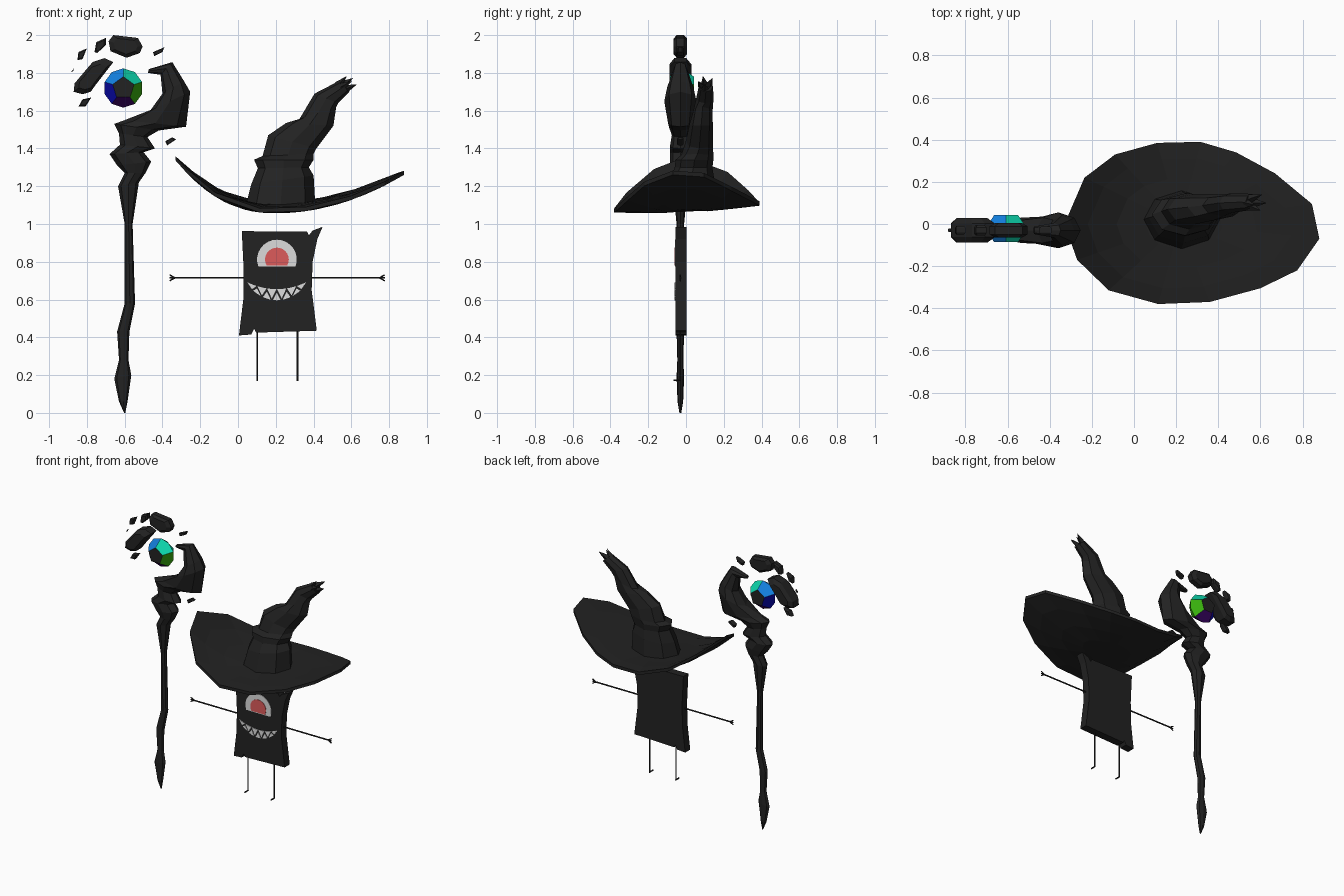
import bpy, bmesh, math
from mathutils import Vector


def material(name, rgb):
    m = bpy.data.materials.new(name)
    m.diffuse_color = (*rgb, 1)
    return m


BLACK = material("black", (0.016, 0.016, 0.016))
WHITE = material("white", (0.72, 0.72, 0.72))
RED = material("red", (0.72, 0.105, 0.105))
GEM = [material("teal", (0.004, 0.68, 0.42)), material("blue", (0.007, 0.22, 0.75)),
       material("dark blue", (0.003, 0.003, 0.5)), material("purple", (0.06, 0.002, 0.18)),
       material("green", (0.04, 0.44, 0.004))]


def build(name, verts, faces, mats, indices=None):
    me = bpy.data.meshes.new(name)
    me.from_pydata([tuple(v) for v in verts], [], faces)
    for m in mats:
        me.materials.append(m)
    if indices:
        for p, i in zip(me.polygons, indices):
            p.material_index = i
    bm = bmesh.new()
    bm.from_mesh(me)
    bmesh.ops.recalc_face_normals(bm, faces=bm.faces)
    bm.to_mesh(me)
    bm.free()
    ob = bpy.data.objects.new(name, me)
    bpy.context.collection.objects.link(ob)
    return ob


def skin(name, rings, mat=BLACK):
    """Join equal rings of points into a closed solid with end caps."""
    n = len(rings[0])
    faces = [tuple(range(n)), tuple(range(len(rings) * n - n, len(rings) * n))]
    for k in range(len(rings) - 1):
        for i in range(n):
            j = (i + 1) % n
            faces.append((k * n + i, k * n + j, k * n + n + j, k * n + n + i))
    return build(name, [p for r in rings for p in r], faces, [mat])


def loft(name, sections, n=8):
    """Sections: left x, z, right x, z, y centre, y half depth."""
    rings = []
    for lx, lz, rx, rz, cy, d in sections:
        ring = []
        for i in range(n):
            c, s = math.cos(math.tau * i / n), math.sin(math.tau * i / n)
            ring.append(((lx + rx + (rx - lx) * c) / 2, cy + d * s,
                         (lz + rz + (rz - lz) * c) / 2))
        rings.append(ring)
    return skin(name, rings)


def prism(name, pts, y0, y1, mat=BLACK):
    return skin(name, [[(x, y, z) for x, z in pts] for y in (y0, y1)], mat)


def tube(name, a, b, r0, r1, n=6):
    a, b = Vector(a), Vector(b)
    q = (b - a).to_track_quat('Z', 'Y')
    return skin(name, [[p + q @ Vector((r * math.cos(math.tau * i / n),
                                        r * math.sin(math.tau * i / n), 0))
                        for i in range(n)] for p, r in ((a, r0), (b, r1))])


# Staff: shaft, knotted collar and curled head in one loft
SY = -0.03
staff = [(-.603, 0, -.597, 0, .005), (-.63, .06, -.585, .06, .015), (-.655, .18, -.565, .2, .02),
         (-.63, .28, -.58, .28, .016), (-.64, .43, -.575, .43, .02), (-.6, .58, -.545, .58, .02),
         (-.6, 1.0, -.558, 1.0, .02), (-.635, 1.2, -.525, 1.22, .04), (-.6, 1.27, -.49, 1.27, .045),
         (-.64, 1.31, -.46, 1.33, .055), (-.68, 1.37, -.5, 1.38, .055),
         (-.625, 1.42, -.44, 1.4, .055), (-.63, 1.48, -.48, 1.46, .045),
         (-.655, 1.53, -.42, 1.495, .06), (-.6, 1.55, -.275, 1.515, .065),
         (-.465, 1.6, -.253, 1.7, .085), (-.4, 1.69, -.285, 1.755, .07),
         (-.41, 1.79, -.348, 1.857, .035), (-.477, 1.8, -.472, 1.82, .018)]
loft("staff", [(a, b, c, d, SY, w) for a, b, c, d, w in staff])

# Floating stone fragments
rocks = [
    (.035, [(-.685, 1.968), (-.66, 2.0), (-.53, 1.985), (-.505, 1.94), (-.52, 1.905),
            (-.59, 1.88), (-.675, 1.915)]),
    (.025, [(-.75, 1.963), (-.7, 1.985), (-.7, 1.947), (-.745, 1.905), (-.76, 1.91)]),
    (.02, [(-.845, 1.91), (-.8, 1.93), (-.823, 1.873), (-.85, 1.867)]),
    (.058, [(-.87, 1.7), (-.865, 1.745), (-.77, 1.857), (-.707, 1.878), (-.66, 1.857),
            (-.755, 1.735), (-.78, 1.7), (-.823, 1.687)]),
    (.02, [(-.823, 1.66), (-.776, 1.67), (-.807, 1.623), (-.844, 1.623)]),
    (.018, [(-.45, 1.91), (-.39, 1.936), (-.4, 1.91), (-.443, 1.889)]),
    (.018, [(-.385, 1.438), (-.348, 1.459), (-.327, 1.448), (-.375, 1.416)]),
    (.008, [(-.883, 1.805), (-.868, 1.825), (-.873, 1.808)])]
for d, pts in rocks:
    cx = sum(p[0] for p in pts) / len(pts)
    cz = sum(p[1] for p in pts) / len(pts)
    skin("stone_fragment", [[(cx + (x - cx) * s, SY + y * d, cz + (z - cz) * s) for x, z in pts]
                            for y, s in ((-1, .7), (-.55, 1), (.55, 1), (1, .7))])

# Crystal: black pentagon front and back, five coloured sectors
GX, GY, GZ = -.607, -.022, 1.72
polar = lambda r, deg, y: (GX + r * math.cos(math.radians(deg)), y,
                           GZ + r * math.sin(math.radians(deg)))
verts = [polar(.104, 90 + 36 * i, GY) for i in range(10)]
verts += [polar(.06, 90 + 72 * i, GY - .064) for i in range(5)]
verts += [polar(.06, 90 + 72 * i, GY + .064) for i in range(5)]
faces, idx = [tuple(range(10, 15)), tuple(range(15, 20))], [0, 0]
for base in (10, 15):
    for i in range(5):
        j = (i + 1) % 5
        faces.append((base + i, 2 * i, 2 * i + 1, (2 * i + 2) % 10, base + j))
        idx.append(1 + (1, 2, 3, 4, 0)[i])
build("crystal", verts, faces, [BLACK] + GEM, idx)

# Hat brim: plan outline bent upwards at both ends
outline = [(-.33, 0), (-.27, -.17), (-.12, -.315), (.115, -.38), (.36, -.37), (.6, -.305),
           (.775, -.22), (.88, -.07), (.845, .095), (.67, .24), (.485, .34), (.315, .39),
           (.11, .385), (-.09, .33), (-.235, .22)]


def bend(x):
    return 1.057 + (1.2 * (.2 - x) ** 2.3 if x < .2 else .44 * (x - .2) ** 2)


def brim_ring(s, lift):
    ring = []
    for ox, oy in outline:
        x, y = .22 + (ox - .22) * s, oy * s
        ring.append((x, y, bend(x) + lift + .09 * max(y, 0)))
    return ring


skin("hat_brim", [brim_ring(s, 0) for s in (.3, .55, .8, 1)]
     + [brim_ring(s, t) for s, t in ((1, .022), (.8, .032), (.55, .038), (.3, .045))])

# Hat crown: crooked cone with a ragged tip
loft("hat_crown", [
    (.04, 1.09, .41, 1.09, .02, .14), (.07, 1.21, .4, 1.257, .03, .12),
    (.105, 1.295, .375, 1.3, .04, .1), (.085, 1.34, .4, 1.34, .045, .1),
    (.13, 1.36, .4, 1.37, .06, .085), (.16, 1.47, .415, 1.4, .07, .072),
    (.255, 1.535, .505, 1.52, .08, .062), (.325, 1.555, .52, 1.62, .088, .052),
    (.405, 1.69, .53, 1.64, .1, .046), (.53, 1.755, .59, 1.7, .105, .038)])
for a, b in (((.53, .1, 1.735), (.575, .09, 1.782)), ((.55, .12, 1.735), (.608, .14, 1.772)),
             ((.57, .1, 1.715), (.627, .1, 1.738)), ((.55, .085, 1.725), (.6, .065, 1.755))):
    tube("hat_tip_spike", a, b, .022, .001, 4)

# Ragged slab body
prism("body", [(.02, .962), (.365, .96), (.375, .94), (.395, .965), (.448, .985), (.42, .92),
               (.395, .8), (.39, .65), (.417, .435), (.095, .425), (.085, .445), (.07, .415),
               (.005, .41), (.028, .6), (.03, .76)], -.056, .002)


# Eye: truncated discs
def eye_disc(name, r, dip, y, mat):
    pts = []
    for i in range(17):
        a = math.radians(-dip + (180 + 2 * dip) * i / 16)
        pts.append((.206 + r * math.cos(a), .812 + r * math.sin(a)))
    prism(name, pts, y, -.055, mat)


eye_disc("eye_white", .105, 20.6, -.059, WHITE)
eye_disc("eye_iris", .063, 30, -.062, RED)


# Mouth: interlocking teeth inside a grin-shaped crescent
def grin(t, s):
    q = max(0, 1 - t * t)
    top, low = .692 - .037 * q, .676 - .08 * q
    return .205 + .157 * t, top + (low - top) * s


for i in range(6):
    t = -1 + i / 3
    prism("upper_tooth", [grin(t + .01, 0), grin(t + 1 / 6, 0), grin(t + .323, 0),
                          grin(t + 1 / 6, .88)], -.06, -.055, WHITE)
for i in range(1, 6):
    t = -1 + i / 3
    prism("lower_tooth", [grin(t - .13, 1), grin(t, 1), grin(t + .13, 1), grin(t, .32)],
          -.06, -.055, WHITE)

# Arms with three-fingered hands, legs with forward feet
for side, x0, x1 in ((-1, .04, -.335), (1, .38, .75)):
    tube("arm", (x0, SY, .715), (x1, SY, .715), .005, .005)
    for dz in (-.016, 0, .016):
        tube("finger", (x1, SY, .715), (x1 + side * .027, SY, .715 + dz), .005, .004)
for x in (.102, .314):
    tube("leg", (x, SY, .44), (x, SY, .17), .005, .005)
    tube("foot", (x, SY + .004, .173), (x, SY - .037, .173), .005, .005)
